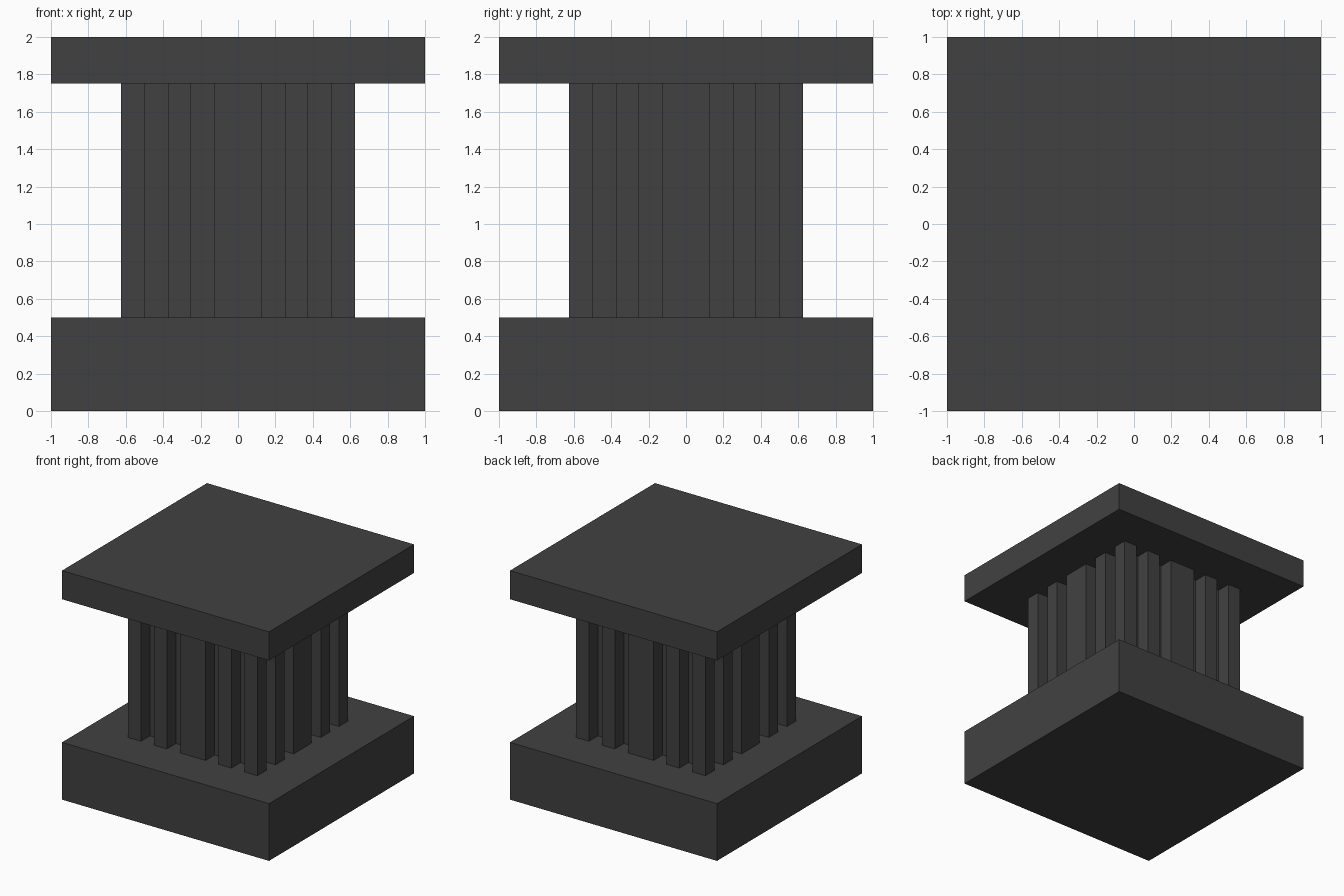
import bpy, bmesh
from math import pi
from mathutils import Matrix, Vector

if "Cube" in bpy.data.objects:
    bpy.data.objects.remove(bpy.data.objects["Cube"], do_unlink=True)

stone = bpy.data.materials.new("dark_grey_stone")
stone.use_nodes = True
grey = (0.053, 0.053, 0.053, 1)
stone.diffuse_color = grey
bsdf = next(n for n in stone.node_tree.nodes if n.type == 'BSDF_PRINCIPLED')
bsdf.inputs["Base Color"].default_value = grey
bsdf.inputs["Roughness"].default_value = 0.9


def prism(name, outline, bottom, top):
    """Extrude a closed outline upward from bottom to top."""
    bm = bmesh.new()
    face = bm.faces.new([bm.verts.new((p.x, p.y, bottom)) for p in outline])
    extruded = bmesh.ops.extrude_face_region(bm, geom=[face], use_keep_orig=True)
    moved = [g for g in extruded["geom"] if isinstance(g, bmesh.types.BMVert)]
    bmesh.ops.translate(bm, verts=moved, vec=(0, 0, top - bottom))
    bmesh.ops.recalc_face_normals(bm, faces=bm.faces)
    mesh = bpy.data.meshes.new(name)
    bm.to_mesh(mesh)
    bm.free()
    mesh.materials.append(stone)
    obj = bpy.data.objects.new(name, mesh)
    bpy.context.collection.objects.link(obj)
    return obj


def four_sided(side):
    """Repeat the points of one side around all four sides."""
    return [Matrix.Rotation(i * pi / 2, 2) @ p for i in range(4) for p in side]


# Square slabs below and above the shaft
slab = four_sided([Vector((-1, -1))])
prism("base_slab", slab, 0, 0.5)
prism("cap_slab", slab, 1.75, 2)

# Fluted shaft: ribs alternate with square grooves along each side
outer, inner = -0.625, -0.5
side = [Vector((outer, outer))]
on_rib = True
for x in (-0.5, -0.375, -0.25, -0.125, 0.125, 0.25, 0.375, 0.5):
    here, there = (outer, inner) if on_rib else (inner, outer)
    side += [Vector((x, here)), Vector((x, there))]
    on_rib = not on_rib
prism("fluted_shaft", four_sided(side), 0.5, 1.75)
